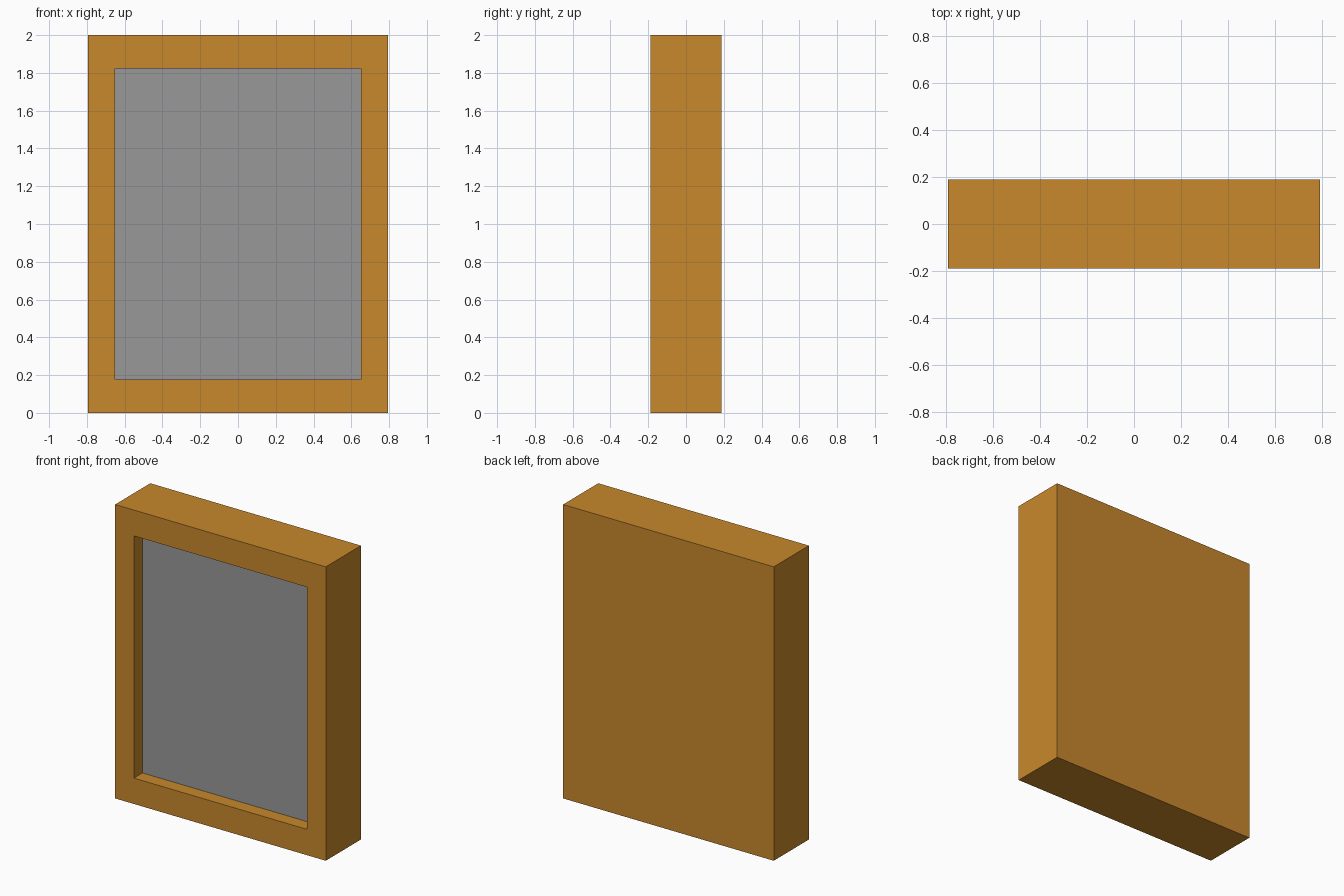
import bpy, bmesh
from mathutils import Vector

if "Cube" in bpy.data.objects:
    bpy.data.objects.remove(bpy.data.objects["Cube"])

W, D, H = 1.586, 0.378, 2.0        # outer size
OPEN_W, OPEN_H = 1.304, 1.648      # opening size
RECESS = 0.092                     # depth of the opening


def material(name, rgb):
    m = bpy.data.materials.new(name)
    m.diffuse_color = (*rgb, 1.0)
    m.use_nodes = True
    m.node_tree.nodes["Principled BSDF"].inputs["Base Color"].default_value = m.diffuse_color
    return m


wood = material("warm_orange_wood", (0.578, 0.246, 0.025))
grey = material("mid_grey", (0.314, 0.314, 0.314))

# Solid casing block
bm = bmesh.new()
bmesh.ops.create_cube(bm, size=1.0)
for v in bm.verts:
    v.co = Vector((v.co.x * W, v.co.y * D, (v.co.z + 0.5) * H))
bm.normal_update()

# Inset the front to make the border, then sink it into a recess
front = min(bm.faces, key=lambda f: f.normal.y)
bmesh.ops.inset_region(bm, faces=[front], thickness=0.1)
for v in front.verts:
    v.co.x = OPEN_W / 2 * (1 if v.co.x > 0 else -1)
    v.co.z = H / 2 + OPEN_H / 2 * (1 if v.co.z > H / 2 else -1)
panel = bmesh.ops.extrude_discrete_faces(bm, faces=[front])["faces"][0]
for v in panel.verts:
    v.co.y += RECESS
panel.material_index = 1           # grey panel at the back of the recess

bmesh.ops.recalc_face_normals(bm, faces=bm.faces)
mesh = bpy.data.meshes.new("picture_frame")
bm.to_mesh(mesh)
bm.free()
mesh.materials.append(wood)
mesh.materials.append(grey)
bpy.context.collection.objects.link(bpy.data.objects.new("picture_frame", mesh))
